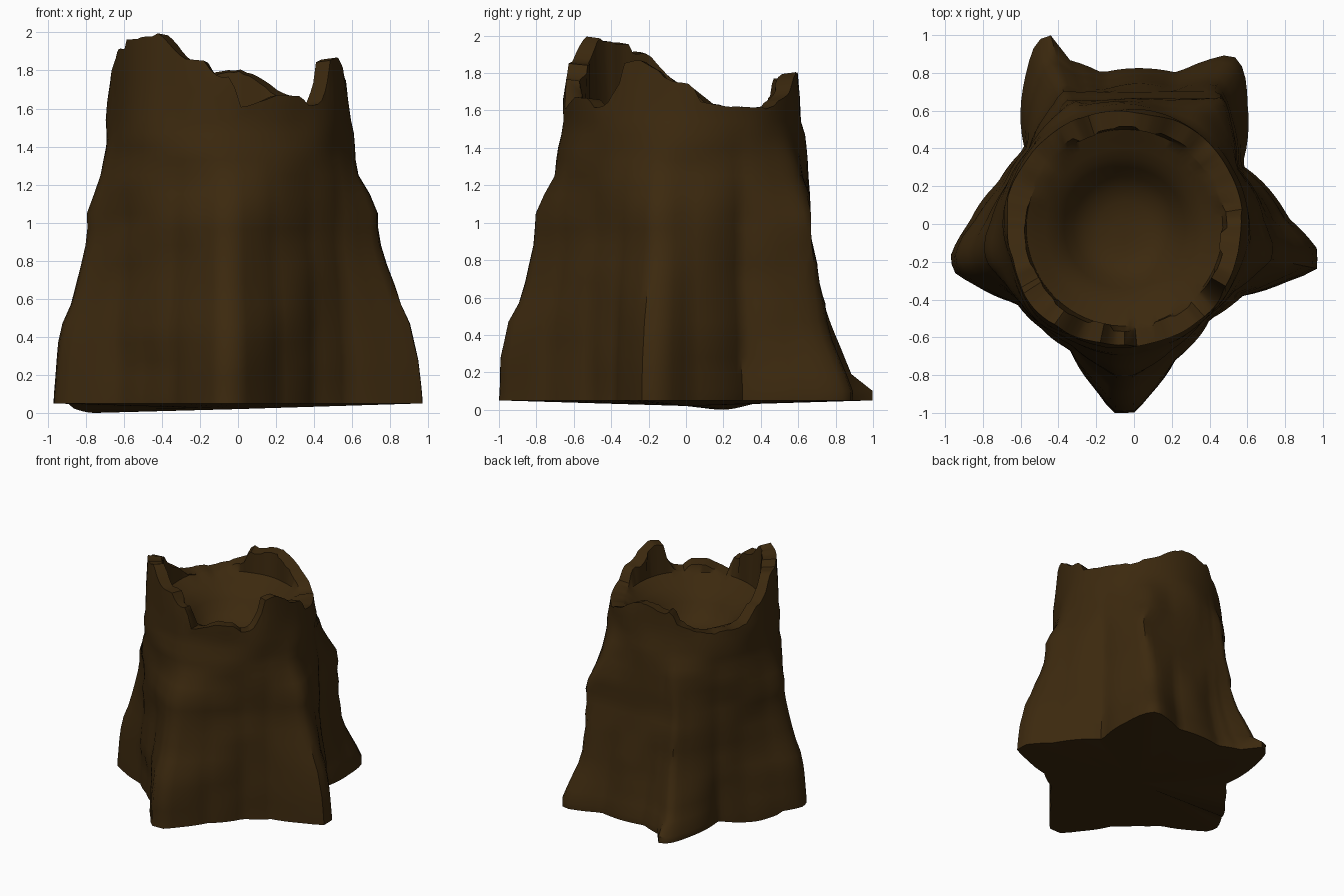
import bpy, bmesh, random
from math import sin, cos, pi, atan2, hypot, radians, exp
from mathutils import noise, Vector

if "Cube" in bpy.data.objects:
    bpy.data.objects.remove(bpy.data.objects["Cube"])

random.seed(4)
N = 120
CX, CY = -0.05, -0.02


def interp(pts, x):
    """Piecewise linear lookup in sorted (x, value) pairs."""
    if x <= pts[0][0]:
        return pts[0][1]
    for (a, va), (b, vb) in zip(pts, pts[1:]):
        if x <= b:
            return va + (vb - va) * (x - a) / (b - a)
    return pts[-1][1]


def wrap(pts, period):
    """Repeat a closed lookup on both sides so it has no seam."""
    pts = sorted(pts)
    return ([(a - period, v) for a, v in pts] + pts
            + [(a + period, v) for a, v in pts])


# Five-pointed root outline on the ground
outline = [(-0.11, -1), (0, -1), (0.1, -0.89), (0.22, -0.72), (0.4, -0.5),
           (0.58, -0.38), (0.8, -0.31), (0.97, -0.24), (0.97, -0.13),
           (0.82, 0.03), (0.57, 0.31), (0.6, 0.63), (0.58, 0.82),
           (0.52, 0.9), (0.23, 0.8), (-0.17, 0.8), (-0.35, 0.87),
           (-0.45, 1.01), (-0.52, 0.96), (-0.58, 0.75), (-0.58, 0.4),
           (-0.72, 0.22), (-0.87, 0.01), (-0.97, -0.16), (-0.96, -0.25),
           (-0.83, -0.33), (-0.62, -0.42), (-0.48, -0.54), (-0.34, -0.66),
           (-0.2, -0.88)]
base_r = wrap([(atan2(y - CY, x - CX), hypot(x - CX, y - CY))
               for x, y in outline], 2 * pi)

# Broken rim height by direction in degrees
rim_z = wrap([(-165, 1.88), (-160, 1.92), (-150, 1.93), (-147, 1.98),
              (-125, 1.99), (-112, 1.86), (-102, 1.85), (-95, 1.78),
              (-88, 1.77), (-85, 1.61), (-77, 1.64), (-65, 1.69),
              (-53, 1.68), (-46, 1.61), (-40, 1.62), (-33, 1.74),
              (-30, 1.85), (-22, 1.87), (-5, 1.77), (5, 1.75), (9, 1.65),
              (22, 1.62), (40, 1.61), (53, 1.65), (65, 1.69), (73, 1.76),
              (84, 1.82), (100, 1.79), (110, 1.77), (114, 1.68),
              (125, 1.64), (145, 1.61), (165, 1.63), (175, 1.72),
              (185, 1.78)], 360)

# How far the roots flare at each height
flare = [(0.06, 1), (0.28, 0.96), (0.47, 0.82), (0.68, 0.6), (0.88, 0.43),
         (1.05, 0.4), (1.25, 0.15), (1.4, 0.05), (1.55, 0)]
flare_back_left = [(0.1, 1), (0.2, 0.75), (0.45, 0.48), (0.72, 0.3),
                   (1.0, 0.2), (1.2, 0.18), (1.4, 0.05), (1.55, 0)]
flare_back_right = [(0.1, 1), (0.2, 0.88), (0.45, 0.65), (0.72, 0.53),
                    (1.0, 0.56), (1.2, 0.3), (1.4, 0.08), (1.55, 0)]
# The back is pressed flat to this y at each height
back_limit = [(0.1, 1.01), (0.2, 0.87), (0.45, 0.78), (0.72, 0.7),
              (1.0, 0.66), (1.2, 0.67), (1.4, 0.64), (1.55, 0.63)]

angles = [2 * pi * i / N - pi for i in range(N)]
jag = [random.uniform(-0.02, 0.008) for _ in range(N // 3)]
tops = [interp(rim_z, a * 180 / pi) + jag[i // 3] for i, a in enumerate(angles)]
widths = [random.uniform(0.07, 0.11) for _ in range(N // 4)]


def polar(a, r, z):
    return Vector((CX + r * cos(a), CY + r * sin(a), z))


def clamp(v):
    return min(1, max(0, v))


def bark(a, z):
    """Outer surface point."""
    s = clamp((sin(a) + 0.05) / 0.45)
    t = clamp((cos(a) + 0.5) / 0.6)
    back = (interp(flare_back_left, z) * (1 - t)
            + interp(flare_back_right, z) * t)
    w = interp(flare, z) * (1 - s) + back * s
    top = 0.64 - 0.05 * max(0, z - 1.45)
    top += 0.03 * exp(-((a + 2.36) / 0.3) ** 2)
    r = top + (interp(base_r, a) - top) * w
    p = polar(a, r, z)
    p.y = min(p.y, interp(back_limit, z))
    lump = noise.noise(Vector((1.8 * cos(a), 1.8 * sin(a), 6 * z)))
    k = 0.025 * clamp(z / 0.4) * lump
    return p + Vector((cos(a), sin(a), 0)) * k


bm = bmesh.new()


def ring(points):
    return [bm.verts.new(p) for p in points]


def bridge(lo, hi):
    for i in range(N):
        j = (i + 1) % N
        bm.faces.new((lo[i], lo[j], hi[j], hi[i]))


def cap(loop, point, flip=False):
    c = bm.verts.new(point)
    for i in range(N):
        f = (loop[i], loop[(i + 1) % N], c)
        bm.faces.new(f[::-1] if flip else f)


# Outer bark from ground to rim
rings = [ring(bark(a, 0.05 - 0.05 * exp(-((a - 2.85) / 0.3) ** 2))
              for a in angles)]
for z in (0.1, 0.19, 0.28, 0.37, 0.47, 0.57, 0.68, 0.78, 0.88, 0.97, 1.05,
          1.15, 1.25, 1.33, 1.4, 1.47, 1.54):
    rings.append(ring(bark(a, z) for a in angles))
for t in (0.5, 1):
    rings.append(ring(bark(a, 1.54 + (tops[i] - 1.54) * t)
                      for i, a in enumerate(angles)))
cap(rings[0], (0, 0, 0.02), True)

# Splintered rim top
rings.append(ring(polar(a, 0.62 - widths[i // 4], tops[i] - 0.01)
                  for i, a in enumerate(angles)))
# Inner wall and bowl-shaped hollow with faint growth rings
for r, z in ((0.52, 1.605), (0.47, 1.575), (0.42, 1.54), (0.37, 1.51),
             (0.32, 1.45), (0.27, 1.385), (0.21, 1.335), (0.14, 1.31),
             (0.06, 1.3)):
    rings.append(ring(polar(a, r, min(tops[i] - 0.015, z + 0.02 * noise.noise(
        Vector((3 * r * cos(a), 3 * r * sin(a), 7)))))
        for i, a in enumerate(angles)))
for lo, hi in zip(rings, rings[1:]):
    bridge(lo, hi)
cap(rings[-1], (CX, CY, 1.3))

mesh = bpy.data.meshes.new("hollow_stump")
bm.to_mesh(mesh)
bm.free()
stump = bpy.data.objects.new("hollow_stump", mesh)
bpy.context.collection.objects.link(stump)

# Dark bark colour
mat = bpy.data.materials.new("dark_bark")
mat.diffuse_color = (0.045, 0.022, 0.0045, 1)
mat.use_nodes = True
mat.node_tree.nodes["Principled BSDF"].inputs["Base Color"].default_value = mat.diffuse_color
mesh.materials.append(mat)

bpy.context.view_layer.objects.active = stump
stump.select_set(True)
bpy.ops.object.shade_smooth_by_angle(angle=radians(45))
